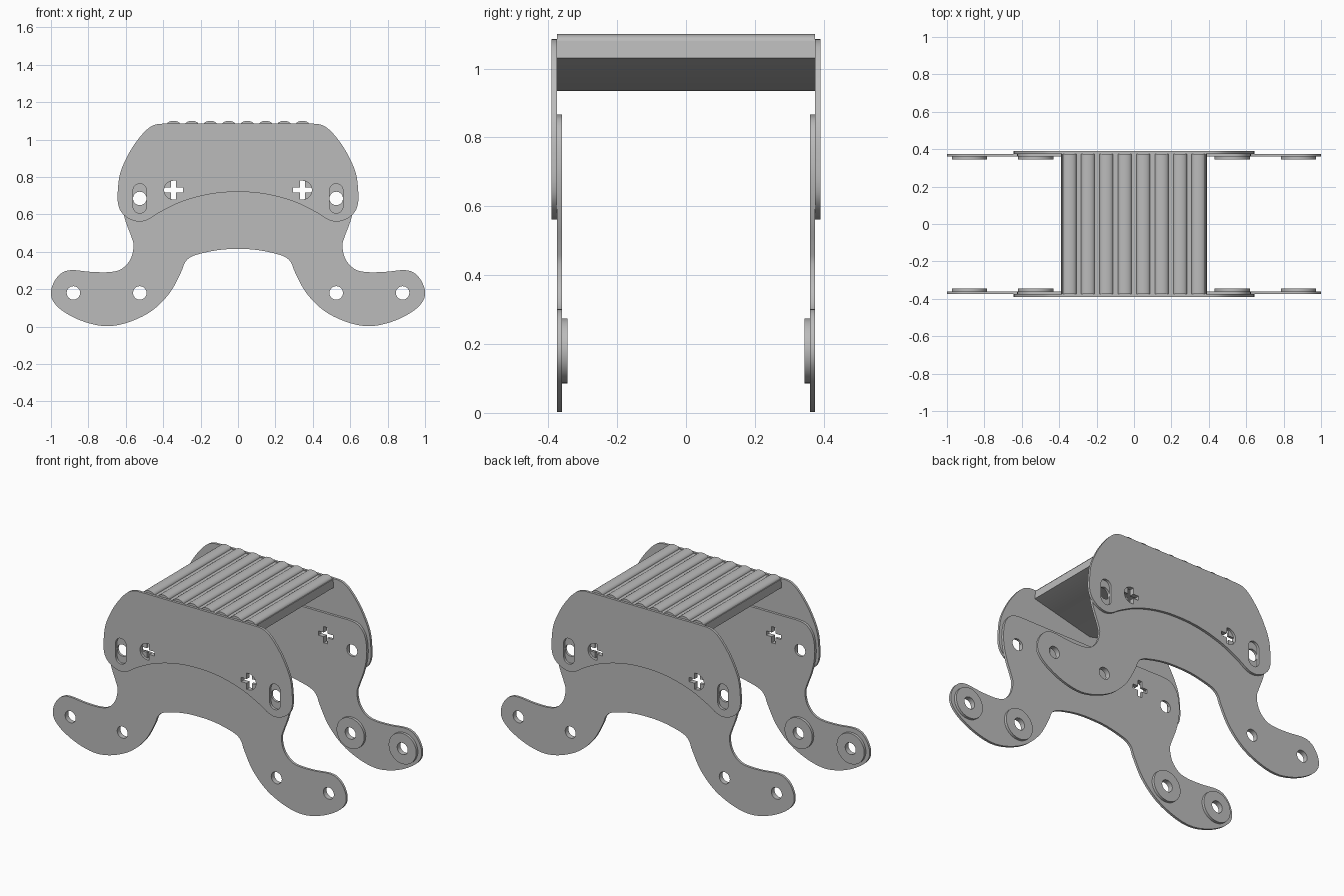
import bpy, bmesh, math
from mathutils import Vector

cube = bpy.data.objects.get("Cube")
if cube:
    bpy.data.objects.remove(cube, do_unlink=True)

grey = bpy.data.materials.new("light_grey_metal")
grey.use_nodes = True
color = (0.5, 0.5, 0.5, 1)
grey.diffuse_color = color
grey.node_tree.nodes["Principled BSDF"].inputs["Base Color"].default_value = color


def mirrored(half):
    """Close a half outline that runs from bottom centre to top centre."""
    return half + [(-x, z) for x, z in reversed(half) if x > 0]


def smooth_loop(points, steps=5):
    """Round a closed outline with a Catmull-Rom spline."""
    pts = [Vector(p) for p in points]
    n = len(pts)
    loop = []
    for i in range(n):
        a, b, c, d = (pts[(i + k) % n] for k in (-1, 0, 1, 2))
        for s in range(steps):
            t = s / steps
            loop.append(0.5 * (2 * b + (c - a) * t + (2 * a - 5 * b + 4 * c - d) * t ** 2
                               + (3 * b - a - 3 * c + d) * t ** 3))
    return loop


def circle(x, z, r, count=32):
    steps = [math.tau * i / count for i in range(count)]
    return [(x + r * math.cos(a), z + r * math.sin(a)) for a in steps]


def slot(x, z, r, reach, count=12):
    """Upright slot with round ends."""
    loop = []
    for side in (1, -1):
        for i in range(count + 1):
            a = math.pi * i / count
            loop.append((x + side * r * math.cos(a), z + side * (reach + r * math.sin(a))))
    return loop


def cross(x, z, r, w):
    quarter = [(r, -w), (r, w), (w, w)]
    loop = []
    for _ in range(4):
        loop += quarter
        quarter = [(-v, u) for u, v in quarter]
    return [(x + u, z + v) for u, v in loop]


def half_disc_cross(x, z, r, w):
    """Half a disc on the outward side, half a cross on the inward side."""
    side = math.copysign(1, x)
    arc = [math.pi * (i / 16 - 0.5) for i in range(17)]
    loop = [(r * math.cos(a), r * math.sin(a)) for a in arc]
    loop += [(-w, r), (-w, w), (-r, w), (-r, -w), (-w, -w), (-w, -r)]
    return [(x + side * u, z + v) for u, v in loop]


def slab(name, loops, y_min, y_max):
    """Extrude an upright outline with holes between two y positions."""
    curve = bpy.data.curves.new(name, 'CURVE')
    curve.dimensions = '2D'
    curve.fill_mode = 'BOTH'
    curve.extrude = (y_max - y_min) / 2
    for loop in loops:
        spline = curve.splines.new('POLY')
        spline.points.add(len(loop) - 1)
        for point, (x, z) in zip(spline.points, loop):
            point.co = (x, z, 0, 1)
        spline.use_cyclic_u = True
    temp = bpy.data.objects.new(name + "_outline", curve)
    bpy.context.collection.objects.link(temp)
    depsgraph = bpy.context.evaluated_depsgraph_get()
    mesh = bpy.data.meshes.new_from_object(temp.evaluated_get(depsgraph))
    bpy.data.objects.remove(temp, do_unlink=True)
    bm = bmesh.new()
    bm.from_mesh(mesh)
    bmesh.ops.remove_doubles(bm, verts=bm.verts, dist=0.0001)
    for v in bm.verts:
        x, z, depth = v.co
        v.co = (x, (y_min + y_max) / 2 - depth, z)
    bmesh.ops.recalc_face_normals(bm, faces=bm.faces)
    bm.to_mesh(mesh)
    bm.free()
    mesh.materials.clear()
    mesh.materials.append(grey)
    obj = bpy.data.objects.new(name, mesh)
    bpy.context.collection.objects.link(obj)
    bpy.ops.object.select_all(action='DESELECT')
    obj.select_set(True)
    bpy.context.view_layer.objects.active = obj
    bpy.ops.object.shade_smooth_by_angle(angle=math.radians(30))
    return obj


# Outlines of the side plates
leg_outline = smooth_loop(mirrored([
    (0, .415), (.1, .41), (.2, .39), (.255, .37), (.285, .34), (.305, .29), (.365, .18),
    (.46, .085), (.58, .025), (.7, .002), (.82, .025), (.925, .075), (.985, .13), (1, .185),
    (.98, .245), (.94, .288), (.885, .302), (.78, .292), (.68, .292), (.62, .31),
    (.575, .36), (.558, .43), (.57, .48), (.6, .56), (.62, .64), (.625, .72), (.61, .8),
    (.57, .85), (.51, .865), (.4, .865), (0, .865)]))
cover_outline = smooth_loop(mirrored([
    (0, .72), (.15, .708), (.3, .668), (.42, .61), (.475, .575), (.525, .561), (.58, .575),
    (.622, .61), (.641, .655), (.643, .72), (.63, .82), (.587, .92), (.535, 1), (.485, 1.055),
    (.44, 1.08), (.38, 1.085), (.2, 1.085), (0, 1.085)]))

hole = 0.036
slot_x, slot_z = 0.525, 0.685
cross_x, cross_z = 0.345, 0.73
axles = [(s * x, 0.18) for s in (1, -1) for x in (slot_x, 0.88)]

leg_holes = [circle(x, z, hole) for x, z in axles]
cover_holes = []
for s in (1, -1):
    leg_holes += [circle(s * slot_x, slot_z, hole), cross(s * cross_x, cross_z, 0.05, 0.013)]
    cover_holes += [slot(s * slot_x, slot_z, hole, 0.043),
                    half_disc_cross(s * cross_x, cross_z, 0.05, 0.013)]

# Leg plates, cover plates and axle washers on both sides
for label, side in (("front", -1), ("back", 1)):
    def span(inner, outer):
        return sorted((side * inner, side * outer))
    slab(label + "_leg_plate", [leg_outline] + leg_holes, *span(0.36, 0.375))
    slab(label + "_cover_plate", [cover_outline] + cover_holes, *span(0.375, 0.39))
    for i, (x, z) in enumerate(axles):
        slab(f"{label}_washer_{i + 1}", [circle(x, z, 0.094, 48), circle(x, z, hole)],
             *span(0.344, 0.36))

# Ribbed deck with a shallow wedge underside
ribs, pitch, rib_half, base = 8, 0.0985, 0.036, 1.08
profile = [(-0.39, 1.03), (0, 0.935), (0.39, 1.03), (0.385, base)]
for i in range(ribs):
    centre = ((ribs - 1) / 2 - i) * pitch
    for k in range(13):
        a = math.pi * k / 12
        profile.append((centre + rib_half * math.cos(a), base + 0.02 * math.sin(a)))
profile.append((-0.385, base))
slab("ribbed_deck", [profile], -0.375, 0.375)
